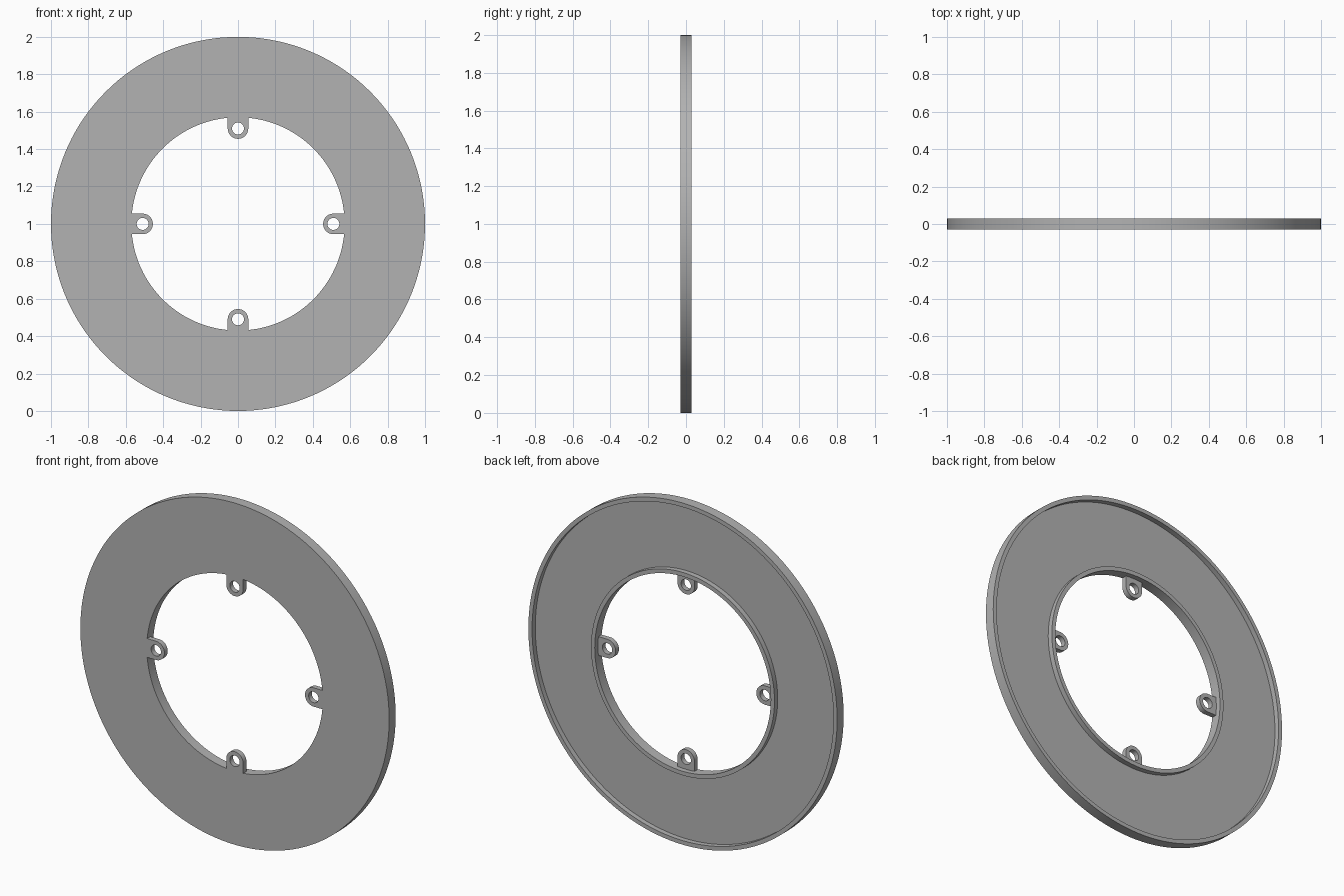
import bpy, bmesh
from math import sin, cos, pi, sqrt
from mathutils import Matrix, Vector

cube = bpy.data.objects.get("Cube")
if cube:
    bpy.data.objects.remove(cube, do_unlink=True)

OUTER, INNER, RIM = 1.0, 0.57, 0.024
FRONT, BACK, FLOOR = -0.03, 0.03, 0.0
LUG_R, LUG_HALF, HOLE_R = 0.51, 0.055, 0.032

grey = bpy.data.materials.new("plain grey")
grey.use_nodes = True
grey.diffuse_color = (0.45, 0.45, 0.45, 1)
grey.node_tree.nodes["Principled BSDF"].inputs["Base Color"].default_value = (0.45, 0.45, 0.45, 1)


def finish(bm, name):
    bmesh.ops.recalc_face_normals(bm, faces=bm.faces)
    mesh = bpy.data.meshes.new(name)
    bm.to_mesh(mesh)
    bm.free()
    mesh.materials.append(grey)
    obj = bpy.data.objects.new(name, mesh)
    obj.location.z = OUTER
    bpy.context.collection.objects.link(obj)
    bpy.ops.object.select_all(action="DESELECT")
    obj.select_set(True)
    bpy.context.view_layer.objects.active = obj
    bpy.ops.object.shade_smooth_by_angle(angle=pi / 6)


def loft(bm, loops, closed_count):
    """Join matching closed loops, wrapping from the last back to the first."""
    for a, b in zip(loops, loops[1:] + loops[:1]):
        for i in range(closed_count):
            j = (i + 1) % closed_count
            bm.faces.new((a[i], a[j], b[j], b[i]))


# Ring: flat front, shallow channel between two raised rims on the back
profile = [(OUTER, FRONT), (OUTER, BACK), (OUTER - RIM, BACK), (OUTER - RIM, FLOOR),
           (INNER + RIM, FLOOR), (INNER + RIM, BACK), (INNER, BACK), (INNER, FRONT)]
SEG = 144
bm = bmesh.new()
loops = [[bm.verts.new((r * cos(2 * pi * i / SEG), y, r * sin(2 * pi * i / SEG)))
          for i in range(SEG)] for r, y in profile]
loft(bm, loops, SEG)
finish(bm, "ring")


# Mounting lugs: round-ended tabs with a bolt hole, flush with the front
def lug_outline(t):
    u, v = cos(t), sin(t)
    if u <= 1e-6:
        return LUG_R + LUG_HALF * u, LUG_HALF * v
    k = LUG_HALF / max(abs(u), abs(v))
    u, v = u * k, v * k
    reach = sqrt(INNER ** 2 - v ** 2) - LUG_R
    return LUG_R + u / LUG_HALF * reach, v


N = 48
angles = [2 * pi * i / N for i in range(N)]
outline = [lug_outline(t) for t in angles]
hole = [(LUG_R + HOLE_R * cos(t), HOLE_R * sin(t)) for t in angles]
for q, name in enumerate(("left_lug", "top_lug", "right_lug", "bottom_lug")):
    turn = Matrix.Rotation(-q * pi / 2, 3, "Y")
    bm = bmesh.new()
    loops = [[bm.verts.new(turn @ Vector((x, y, z))) for x, z in pts]
             for pts, y in ((outline, FRONT), (outline, FLOOR), (hole, FLOOR), (hole, FRONT))]
    loft(bm, loops, N)
    finish(bm, name)
